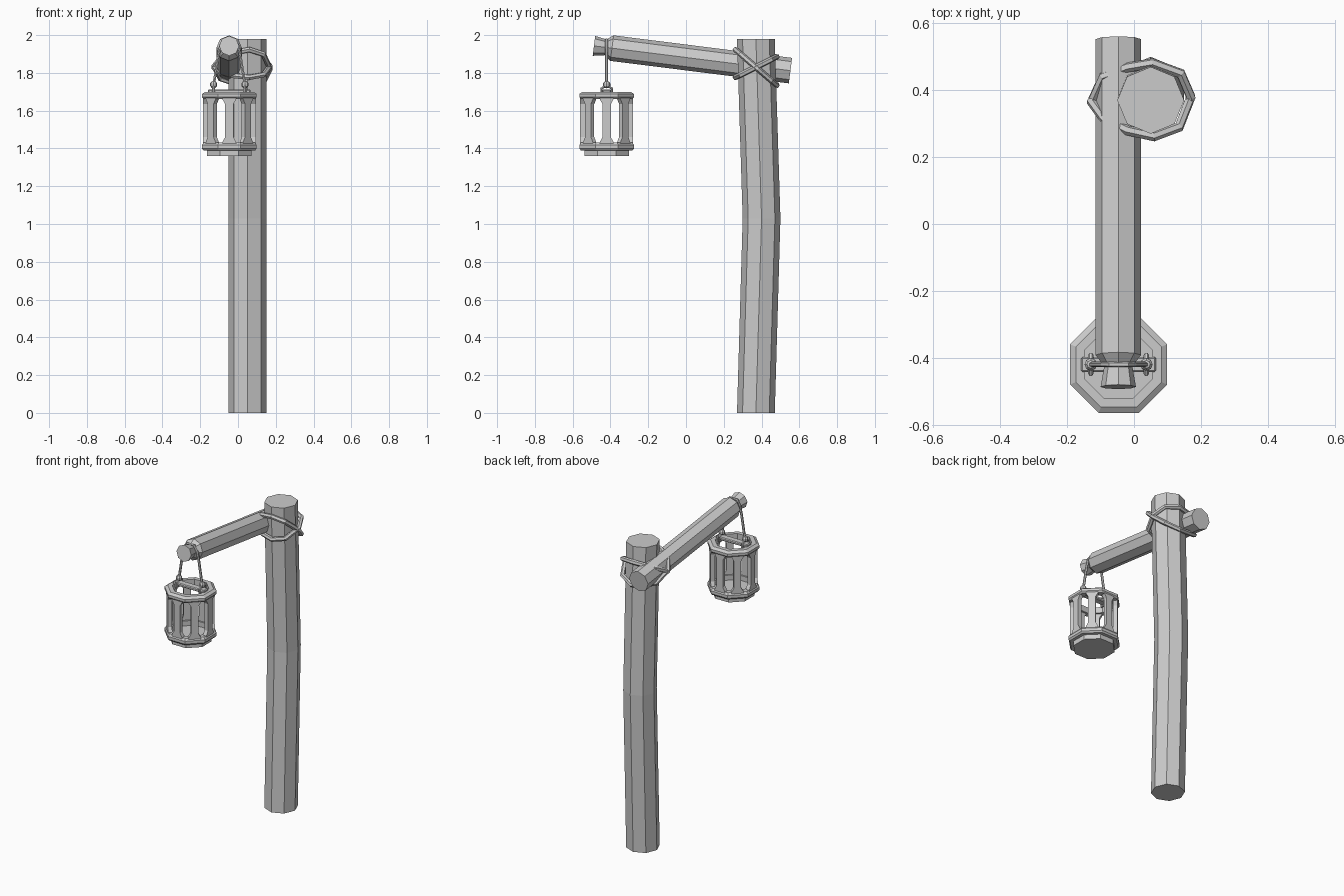
import bpy, bmesh
from math import sin, cos, pi, atan2
from mathutils import Vector, Matrix

if "Cube" in bpy.data.objects:
    bpy.data.objects.remove(bpy.data.objects["Cube"])

LX, LY = -0.046, -0.42          # lantern axis


def finish(name, bm):
    bmesh.ops.recalc_face_normals(bm, faces=bm.faces)
    me = bpy.data.meshes.new(name)
    bm.to_mesh(me)
    bm.free()
    ob = bpy.data.objects.new(name, me)
    bpy.context.collection.objects.link(ob)
    return ob


def loft(name, rings, cap=True, loop=False):
    """Skin a list of point rings; cap the ends or join last to first."""
    bm = bmesh.new()
    vs = [[bm.verts.new(p) for p in r] for r in rings]
    n = len(vs[0])
    pairs = list(zip(vs, vs[1:])) + ([(vs[-1], vs[0])] if loop else [])
    for a, b in pairs:
        for i in range(n):
            j = (i + 1) % n
            bm.faces.new((a[i], a[j], b[j], b[i]))
    if cap and not loop:
        bm.faces.new(vs[0])
        bm.faces.new(vs[-1])
    return finish(name, bm)


def ring(c, r, u=(1, 0, 0), v=(0, 1, 0), n=8, off=0.0):
    c, u, v = Vector(c), Vector(u), Vector(v)
    return [c + r * (cos(off + 2 * pi * i / n) * u + sin(off + 2 * pi * i / n) * v) for i in range(n)]


def rope(name, pts, r, cyclic=False):
    """Six-sided rope along a polyline."""
    cu = bpy.data.curves.new(name, 'CURVE')
    cu.dimensions = '3D'
    cu.bevel_depth, cu.bevel_resolution = r, 1
    cu.use_fill_caps = True
    sp = cu.splines.new('POLY')
    sp.points.add(len(pts) - 1)
    for p, q in zip(sp.points, pts):
        p.co = (*q, 1)
    sp.use_cyclic_u = cyclic
    sp.use_smooth = False
    ob = bpy.data.objects.new(name, cu)
    bpy.context.collection.objects.link(ob)
    bpy.ops.object.select_all(action='DESELECT')
    ob.select_set(True)
    bpy.context.view_layer.objects.active = ob
    bpy.ops.object.convert(target='MESH')


# Slightly bowed post
loft("post", [ring((0.05, y, z), 0.1) for y, z in ((0.37, 0), (0.4, 1.03), (0.37, 1.98))])

# Tilted arm with a notch near its front tip
A, B = Vector((-0.047, -0.392, 1.931)), Vector((-0.047, 0.553, 1.812))
d = (B - A).normalized()
up = Vector((1, 0, 0)).cross(d)
loft("arm", [ring(A + d * t, r, (1, 0, 0), up) for t, r in
             ((-0.096, 0.053), (-0.034, 0.042), (0, 0.068), ((B - A).length, 0.068))])

# Crossed lashings round the post and arm
plan = [(-0.127, 0.365), (-0.093, 0.44), (-0.02, 0.468), (0.055, 0.481), (0.14, 0.45),
        (0.17, 0.38), (0.135, 0.29), (0.06, 0.262), (-0.02, 0.28), (-0.09, 0.315)]
for i, slope in enumerate((-0.86, 0.5)):
    rope(f"lashing_{i + 1}", [(x, y, 1.83 + slope * (y - 0.37)) for x, y in plan], 0.015, True)


# Lantern rings, octagonal, given as (flat radius, height) profiles
def oct_ring(a, z):
    return ring((LX, LY, z), a / cos(pi / 8), off=pi / 8)


loft("lantern_top_ring", [oct_ring(a, z) for a, z in
     ((0.102, 1.662), (0.137, 1.662), (0.145, 1.672), (0.145, 1.688), (0.128, 1.7), (0.102, 1.7))], loop=True)
loft("lantern_bottom_ring", [oct_ring(a, z) for a, z in
     ((0.105, 1.39), (0.137, 1.39), (0.145, 1.4), (0.145, 1.418), (0.135, 1.432), (0.105, 1.432))], loop=True)
loft("lantern_base", [oct_ring(a, z) for a, z in ((0.117, 1.36), (0.117, 1.4))])

# Lantern bars, one per side, flared at both ends
for i in range(8):
    rot = Matrix.Translation((LX, LY, 0)) @ Matrix.Rotation(i * pi / 4, 4, 'Z')
    prof = [(1.42, 0.038), (1.435, 0.036), (1.46, 0.022), (1.635, 0.022), (1.66, 0.036), (1.675, 0.038)]
    loft(f"lantern_bar_{i + 1}", [[rot @ Vector((x, s * w, z)) for x, s in
         ((0.115, -1), (0.14, -1), (0.14, 1), (0.115, 1))] for z, w in prof])

# Crossbar over the lantern opening
bm = bmesh.new()
bmesh.ops.create_cube(bm, size=1, matrix=Matrix.Translation((LX, LY, 1.703)) @ Matrix.Diagonal((0.225, 0.045, 0.02, 1)))
bmesh.ops.bevel(bm, geom=bm.edges[:], offset=0.005, segments=1, affect='EDGES')
finish("lantern_crossbar", bm)

# Hanging rope over the arm notch
half = [(0.083, 1.735), (0.06, 1.88), (0.047, 1.945), (0.026, 1.977)]
pts = [(LX - x, LY, z) for x, z in half] + [(LX + x, LY, z) for x, z in reversed(half)]
rope("hanging_rope", pts, 0.008)

# Loops and knots tying the rope to the crossbar
for side, s in (("left", -1), ("right", 1)):
    x = LX + s * 0.083
    rope(f"tie_loop_{side}", [(x, LY + a, z) for a, z in
         ((0, 1.735), (0.028, 1.717), (0.028, 1.69), (-0.028, 1.69), (-0.028, 1.717))], 0.008, True)
    bm = bmesh.new()
    bmesh.ops.create_uvsphere(bm, u_segments=8, v_segments=5, radius=0.02,
                              matrix=Matrix.Translation((x, LY, 1.738)))
    finish(f"knot_{side}", bm)
